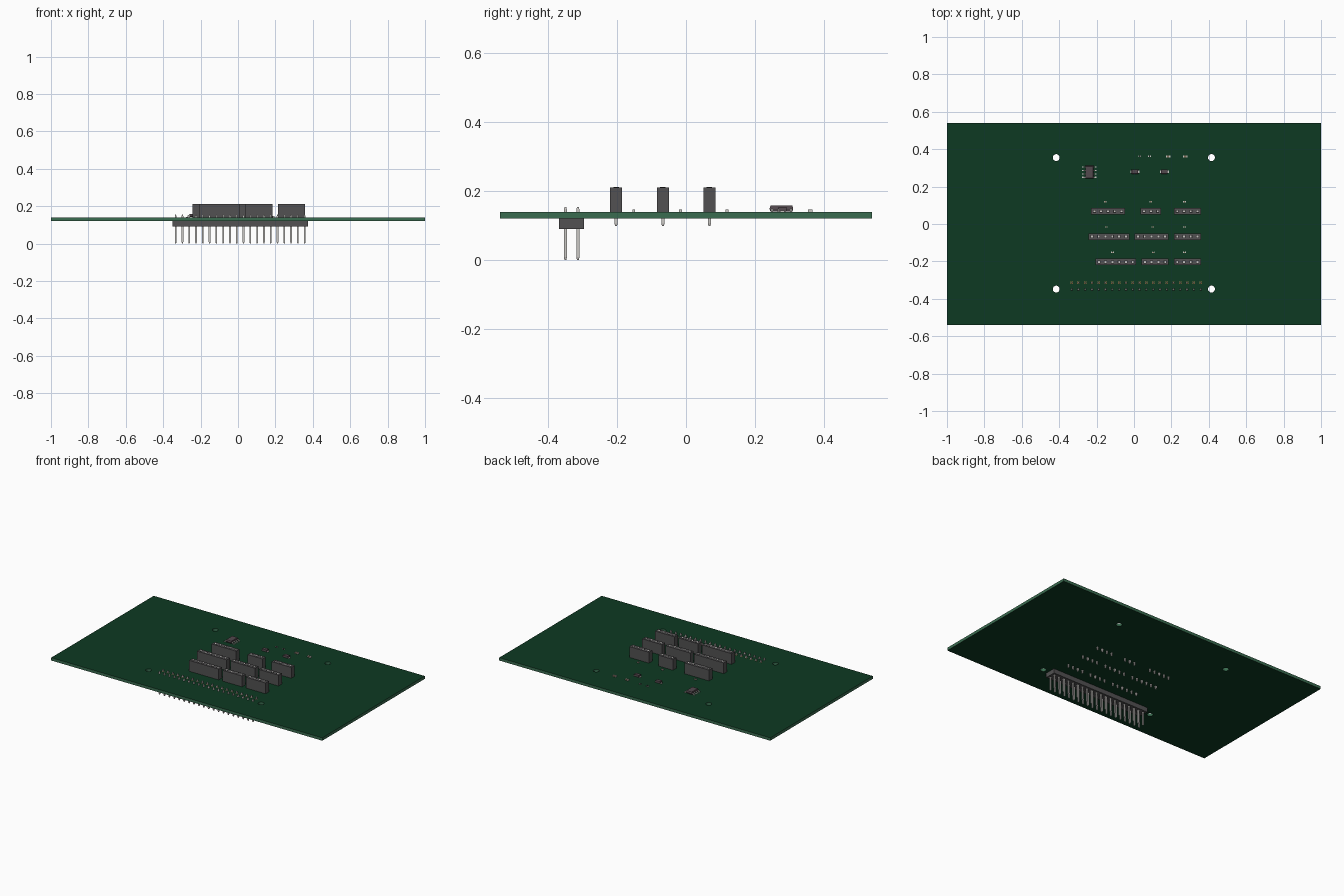
import bpy, bmesh, math
from mathutils import Vector

if "Cube" in bpy.data.objects:
    bpy.data.objects.remove(bpy.data.objects["Cube"])

PITCH = 0.0363
Z0, Z1 = 0.120, 0.139          # board underside and top


def material(name, rgb):
    m = bpy.data.materials.new(name)
    m.diffuse_color = (*rgb, 1)
    m.use_nodes = True
    m.node_tree.nodes["Principled BSDF"].inputs["Base Color"].default_value = m.diffuse_color
    return m


MATS = {
    "mask": material("dark green mask", (0.004, 0.042, 0.016)),
    "edge": material("board edge green", (0.042, 0.150, 0.080)),
    "plastic": material("charcoal plastic", (0.085, 0.083, 0.085)),
    "dark": material("black recess", (0.02, 0.02, 0.02)),
    "metal": material("pale metal", (0.60, 0.58, 0.56)),
    "gold": material("gold plating", (0.50, 0.36, 0.10)),
    "chip": material("chip body", (0.085, 0.065, 0.075)),
    "ceramic": material("tan ceramic", (0.25, 0.18, 0.12)),
}


class Part:
    """Collects boxes of several colours into one mesh object."""

    def __init__(self, name):
        self.name, self.bm, self.mats = name, bmesh.new(), []

    def slot(self, key):
        if key not in self.mats:
            self.mats.append(key)
        return self.mats.index(key)

    def box(self, key, x, y, z0, z1, sx, sy, top=1.0, bottom=1.0):
        rings = []
        for z, k in ((z0, bottom), (z1, top)):
            rings.append([self.bm.verts.new((x + a * sx * k / 2, y + b * sy * k / 2, z))
                          for a, b in ((-1, -1), (1, -1), (1, 1), (-1, 1))])
        lo, hi = rings
        faces = [self.bm.faces.new(lo[::-1]), self.bm.faces.new(hi)]
        for i in range(4):
            j = (i + 1) % 4
            faces.append(self.bm.faces.new((lo[i], lo[j], hi[j], hi[i])))
        for f in faces:
            f.material_index = self.slot(key)

    def pin(self, x, y, z0, z1, w=0.0092, tip=0.008, tip_top=True):
        """Square pin with tapered ends."""
        top = z1 - tip if tip_top else z1
        self.box("metal", x, y, z0 + tip, top, w, w)
        self.box("metal", x, y, z0, z0 + tip, w, w, bottom=0.5)
        if tip_top:
            self.box("metal", x, y, top, z1, w, w, top=0.5)

    def finish(self):
        me = bpy.data.meshes.new(self.name)
        self.bm.to_mesh(me)
        self.bm.free()
        for k in self.mats:
            me.materials.append(MATS[k])
        ob = bpy.data.objects.new(self.name, me)
        bpy.context.collection.objects.link(ob)
        return ob


# Board: filled outline with four round mounting holes
cu = bpy.data.curves.new("circuit_board", "CURVE")
cu.dimensions, cu.fill_mode, cu.extrude = "2D", "BOTH", (Z1 - Z0) / 2


def outline(points):
    s = cu.splines.new("POLY")
    s.points.add(len(points) - 1)
    for p, (x, y) in zip(s.points, points):
        p.co = (x, y, 0, 1)
    s.use_cyclic_u = True


outline([(-1, -0.54), (1, -0.54), (1, 0.54), (-1, 0.54)])
for hx in (-0.416, 0.414):
    for hy in (-0.348, 0.355):
        outline([(hx + 0.0185 * math.cos(a * math.tau / 24),
                  hy + 0.0185 * math.sin(a * math.tau / 24)) for a in range(24)])
board = bpy.data.objects.new("circuit_board", cu)
bpy.context.collection.objects.link(board)
board.location.z = (Z0 + Z1) / 2
bpy.context.view_layer.objects.active = board
board.select_set(True)
bpy.ops.object.convert(target="MESH")
board = bpy.context.object
board.data.materials.clear()
board.data.materials.append(MATS["mask"])
board.data.materials.append(MATS["edge"])
bm = bmesh.new()
bm.from_mesh(board.data)
bmesh.ops.remove_doubles(bm, verts=bm.verts, dist=1e-5)
bmesh.ops.recalc_face_normals(bm, faces=bm.faces)
for f in bm.faces:
    f.material_index = 0 if abs(f.normal.z) > 0.5 else 1
    f.smooth = False
bm.to_mesh(board.data)
bm.free()

# Double-row pin header under the board
hc, hy = 0.0115, -0.332
header = Part("pin_header")
header.box("plastic", hc, hy, 0.09, Z0, 20 * PITCH, 2 * PITCH)
for i in range(20):
    x = hc + (i - 9.5) * PITCH
    for s in (-1, 1):
        header.pin(x, hy + s * PITCH / 2, 0, 0.154)
    header.box("gold", x, hy + PITCH / 2, Z1, Z1 + 0.001, 0.013, 0.013)
header.finish()


# Upright sockets: body, contact openings, solder tails
def socket(name, x0, y, n):
    p = Part(name)
    p.box("plastic", x0 + n * PITCH / 2, y, Z1, 0.211, n * PITCH, 0.035)
    for i in range(n):
        x = x0 + (i + 0.5) * PITCH
        p.box("dark", x, y, 0.211, 0.2115, 0.016, 0.016)
        p.box("metal", x, y, 0.2115, 0.212, 0.010, 0.010)
        p.pin(x, y, 0.098, Z1, tip_top=False)
    p.finish()


ROWS = {
    0.068: [(-0.230, 5), (0.036, 3), (0.213, 4)],
    -0.067: [(-0.243, 6), (0.003, 5), (0.213, 4)],
    -0.203: [(-0.206, 6), (0.040, 4), (0.213, 4)],
}
for r, (y, row) in enumerate(ROWS.items()):
    for c, (x0, n) in enumerate(row):
        socket(f"socket_{r + 1}_{c + 1}", x0, y, n)


# Small chip parts with metal end caps
def passive(name, x, y, length, width, height, body="ceramic"):
    p = Part(name)
    cap = length * 0.25
    p.box(body, x, y, Z1, Z1 + height * 0.95, length - 2 * cap, width * 0.96)
    for s in (-1, 1):
        p.box("metal", x + s * (length - cap) / 2, y, Z1, Z1 + height, cap, width)
    p.finish()


CAPS = {0.119: (-0.153, 0.090, 0.270), -0.016: (-0.148, 0.100, 0.270),
        -0.152: (-0.115, 0.103, 0.270)}
for r, (y, xs) in enumerate(CAPS.items()):
    for c, x in enumerate(xs):
        passive(f"capacitor_{r + 1}_{c + 1}", x, y, 0.0145, 0.0075, 0.0075)
for i, x in enumerate((0.182, 0.274)):
    passive(f"resistor_{i + 1}", x, 0.361, 0.024, 0.013, 0.008)
for i, x in enumerate((0.030, 0.083)):
    passive(f"tiny_resistor_{i + 1}", x, 0.363, 0.0145, 0.0075, 0.006, "dark")

# Two surface-mount diodes
for i, x in enumerate((0.005, 0.162)):
    p = Part(f"diode_{i + 1}")
    p.box("chip", x, 0.280, Z1 + 0.002, 0.154, 0.036, 0.024, top=0.92)
    for s in (-1, 1):
        p.box("metal", x + s * 0.019, 0.280, Z1, Z1 + 0.005, 0.010, 0.013)
    p.finish()

# Eight-lead chip with bent leads
p = Part("eight_lead_chip")
cx, cy = -0.239, 0.277
p.box("chip", cx, cy, Z1 + 0.002, Z1 + 0.009, 0.043, 0.069, bottom=0.92)
p.box("chip", cx, cy, Z1 + 0.009, 0.158, 0.043, 0.069, top=0.92)
for s in (-1, 1):
    for i in range(4):
        y = cy + (i - 1.5) * PITCH / 2
        p.box("metal", cx + s * 0.025, y, Z1 + 0.008, Z1 + 0.011, 0.008, 0.006)
        p.box("metal", cx + s * 0.0285, y, Z1 + 0.001, Z1 + 0.011, 0.003, 0.006)
        p.box("metal", cx + s * 0.034, y, Z1, Z1 + 0.003, 0.010, 0.006)
p.finish()
